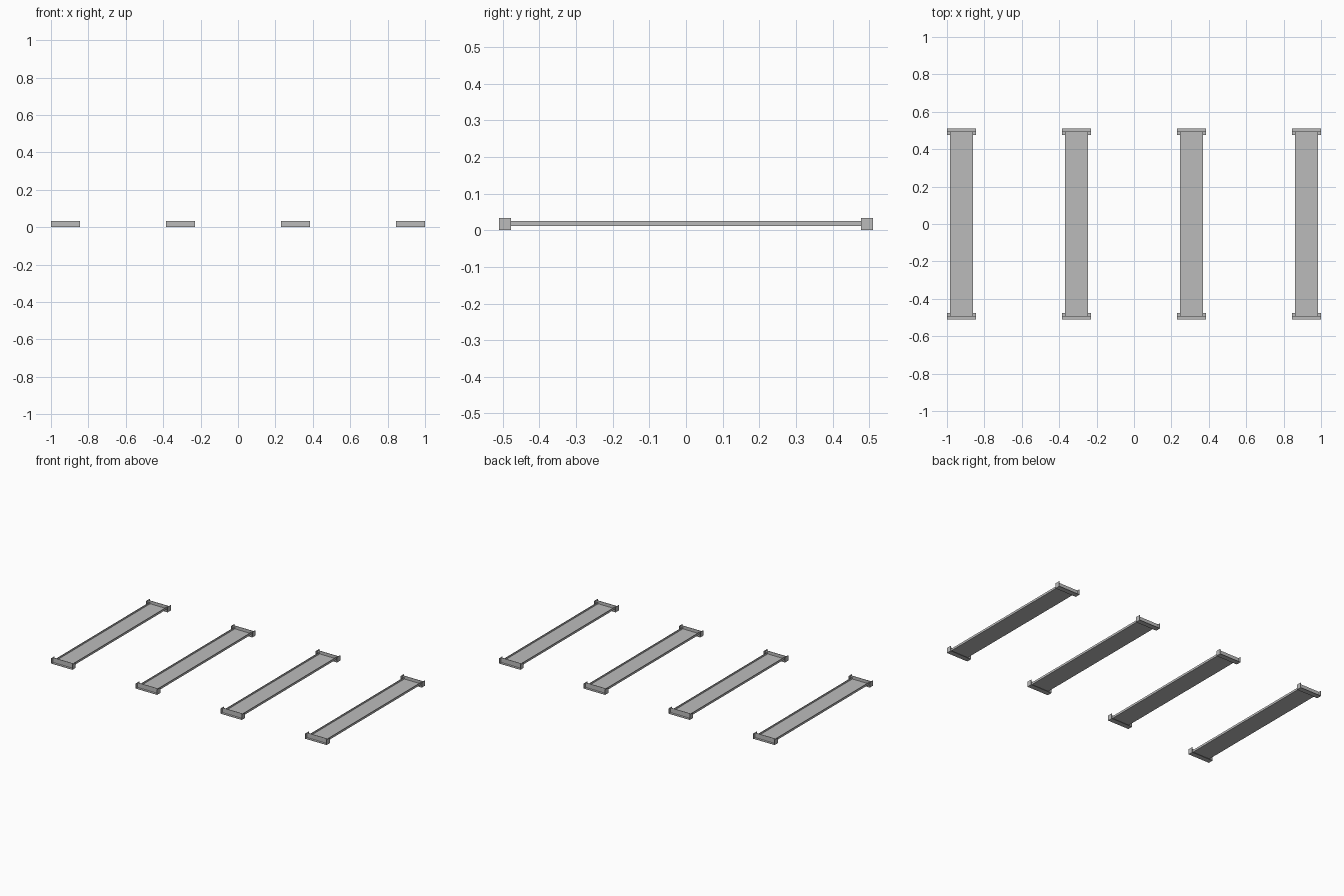
import bpy
import bmesh
from mathutils import Matrix, Vector

cube = bpy.data.objects.get("Cube")
if cube:
    bpy.data.objects.remove(cube, do_unlink=True)

steel = bpy.data.materials.new("grey_steel")
steel.use_nodes = True
grey = (0.5, 0.5, 0.5, 1)
steel.diffuse_color = grey
steel.node_tree.nodes["Principled BSDF"].inputs["Base Color"].default_value = grey

SHEET = 0.003          # sheet metal thickness
TRAY_HALF = 0.0625     # half width of the tray
TRAY_END = 0.495
TRAY_LOW, TRAY_TOP = 0.011, 0.025
BRACKET_HALF = 0.0775  # half width of the end bracket
BRACKET_IN, BRACKET_OUT = 0.477, 0.51
BRACKET_TOP = 0.034


def add_box(bm, low, high):
    low, high = Vector(low), Vector(high)
    place = Matrix.Translation((low + high) / 2) @ Matrix.Diagonal((*(high - low), 1))
    bmesh.ops.create_cube(bm, size=1, matrix=place)


def finish(bm, name, x):
    mesh = bpy.data.meshes.new(name)
    bm.to_mesh(mesh)
    bm.free()
    mesh.materials.append(steel)
    obj = bpy.data.objects.new(name, mesh)
    obj.location.x = x
    bpy.context.collection.objects.link(obj)


def make_tray(x, name):
    # Flat panel with a low rim along each long side
    bm = bmesh.new()
    add_box(bm, (-TRAY_HALF, -TRAY_END, TRAY_LOW), (TRAY_HALF, TRAY_END, TRAY_LOW + SHEET))
    for edge in (-TRAY_HALF, TRAY_HALF - SHEET):
        add_box(bm, (edge, -TRAY_END, TRAY_LOW), (edge + SHEET, TRAY_END, TRAY_TOP))
    finish(bm, name, x)


def make_bracket(x, side, name):
    # Base strip, upright plate at the tray end and two ears
    bm = bmesh.new()
    add_box(bm, (-BRACKET_HALF, BRACKET_IN, 0), (BRACKET_HALF, BRACKET_OUT, SHEET))
    add_box(bm, (-BRACKET_HALF, TRAY_END - SHEET, 0), (BRACKET_HALF, TRAY_END, BRACKET_TOP))
    for edge in (-BRACKET_HALF, BRACKET_HALF - SHEET):
        add_box(bm, (edge, BRACKET_IN, 0), (edge + SHEET, BRACKET_OUT, BRACKET_TOP))
    if side < 0:
        bmesh.ops.rotate(bm, verts=bm.verts, matrix=Matrix.Rotation(3.14159265, 3, "Z"))
    finish(bm, name, x)


# Four trays in a row, each with a bracket at both ends
for i in range(4):
    x = (i - 1.5) * 0.615
    make_tray(x, f"tray_{i + 1}")
    make_bracket(x, -1, f"front_bracket_{i + 1}")
    make_bracket(x, 1, f"back_bracket_{i + 1}")
